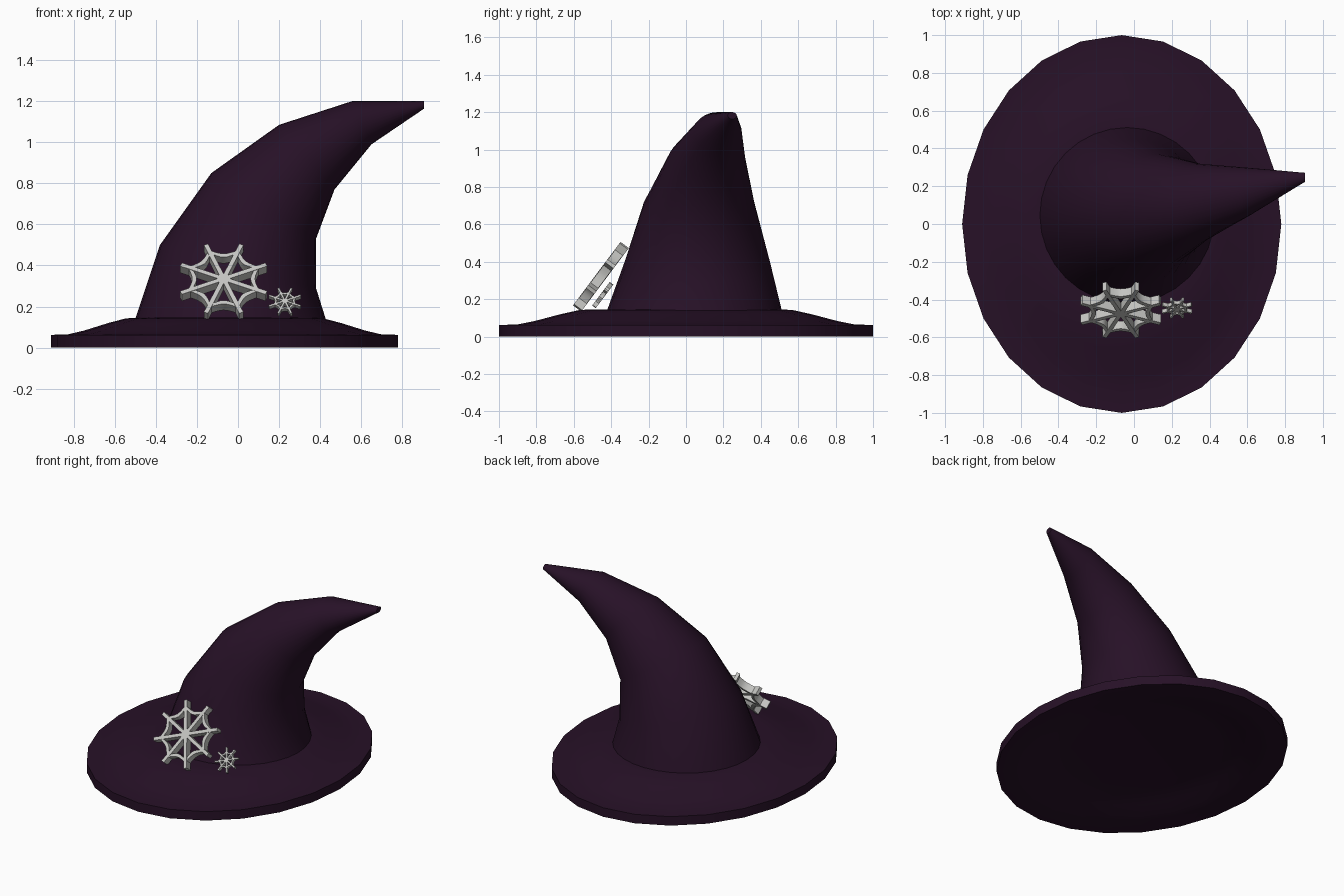
import bpy, bmesh, math
from mathutils import Vector, Matrix

cube = bpy.data.objects.get("Cube")
if cube:
    bpy.data.objects.remove(cube)


def material(name, rgb):
    m = bpy.data.materials.new(name)
    m.use_nodes = True
    m.diffuse_color = (*rgb, 1)
    m.node_tree.nodes["Principled BSDF"].inputs["Base Color"].default_value = (*rgb, 1)
    return m


purple = material("dark purple felt", (0.02, 0.0055, 0.02))
silver = material("pale grey web", (0.56, 0.56, 0.54))


def finish(bm, name, mat, angle):
    bmesh.ops.recalc_face_normals(bm, faces=bm.faces)
    me = bpy.data.meshes.new(name)
    bm.to_mesh(me)
    bm.free()
    ob = bpy.data.objects.new(name, me)
    bpy.context.collection.objects.link(ob)
    me.materials.append(mat)
    bpy.ops.object.select_all(action='DESELECT')
    bpy.context.view_layer.objects.active = ob
    ob.select_set(True)
    bpy.ops.object.shade_smooth_by_angle(angle=math.radians(angle))
    return ob


def ring(bm, centre, a, b, n):
    """Ellipse of vertices spanned by the half axes a and b."""
    step = math.tau / n
    return [bm.verts.new(centre + a * math.cos(i * step) + b * math.sin(i * step))
            for i in range(n)]


def bridge(bm, r0, r1):
    n = len(r0)
    for i in range(n):
        j = (i + 1) % n
        bm.faces.new((r0[i], r0[j], r1[j], r1[i]))


def loft(bm, rings):
    for r0, r1 in zip(rings, rings[1:]):
        bridge(bm, r0, r1)
    bm.faces.new(rings[0])
    bm.faces.new(rings[-1])


# Brim: oval profile, (fraction of radius, height), from the underside to the top
brim_profile = [(0.5, 0.07), (0.58, 0.065), (0.7, 0.04), (0.8, 0.015), (0.9, 0), (1, 0),
                (1, 0.062), (0.9, 0.065), (0.81, 0.083), (0.67, 0.12), (0.57, 0.142), (0.5, 0.146)]
bm = bmesh.new()
loft(bm, [ring(bm, Vector((-0.065, 0, z)), Vector((0.845 * f, 0, 0)), Vector((0, f, 0)), 24)
          for f, z in brim_profile])
finish(bm, "brim", purple, 40)

# Crown: leaning rings, (left x, left z, right x, right z, centre y, half depth)
crown_rings = [(-0.5, 0.14, 0.427, 0.14, 0.045, 0.467),
               (-0.38, 0.5, 0.38, 0.29, 0.06, 0.39),
               (-0.13, 0.85, 0.38, 0.53, 0.07, 0.3),
               (0.2, 1.085, 0.47, 0.77, 0.11, 0.21),
               (0.555, 1.2, 0.65, 0.99, 0.17, 0.128),
               (0.905, 1.2, 0.905, 1.163, 0.247, 0.024)]
bm = bmesh.new()
rings = []
for x0, z0, x1, z1, y, depth in crown_rings:
    p, q = Vector((x0, y, z0)), Vector((x1, y, z1))
    rings.append(ring(bm, (p + q) / 2, (q - p) / 2, Vector((0, depth, 0)), 32))
loft(bm, rings)
finish(bm, "crown", purple, 50)


# Cobwebs: deep spokes and a scalloped band, leaning against the crown
def cobweb(name, centre, radius, depth, width, bands):
    bm = bmesh.new()
    for k in range(8):
        turn = Matrix.Rotation((k + 0.5) * math.tau / 8, 4, 'Z')
        size = Matrix.Diagonal((radius, width, depth, 1))
        bmesh.ops.create_cube(bm, size=1, matrix=turn @ Matrix.Translation((radius / 2, 0, 0)) @ size)
    for at_spoke, at_middle in bands:
        n = 48
        loops = []
        for inset, h in ((0, -1), (0, 1), (width, 1), (width, -1)):
            loop = []
            for i in range(n):
                t = i / n * 8 % 1
                sag = 1 - (2 * t - 1) ** 2
                r = radius * (at_spoke + (at_middle - at_spoke) * sag) - inset
                a = (i / n + 1 / 16) * math.tau
                loop.append(bm.verts.new((r * math.cos(a), r * math.sin(a), h * depth * 0.46)))
            loops.append(loop)
        for i in range(4):
            bridge(bm, loops[i], loops[(i + 1) % 4])
    # local x stays, local y runs up the slope, local z faces outward
    lean = Matrix.Rotation(math.atan2(0.8, 0.6), 4, 'X')
    bm.transform(Matrix.Translation(centre) @ lean)
    finish(bm, name, silver, 30)


cobweb("large_cobweb", (-0.07, -0.455, 0.32), 0.225, 0.055, 0.022, [(0.84, 0.68)])
cobweb("small_cobweb", (0.228, -0.445, 0.222), 0.083, 0.024, 0.01, [(0.72, 0.58)])
